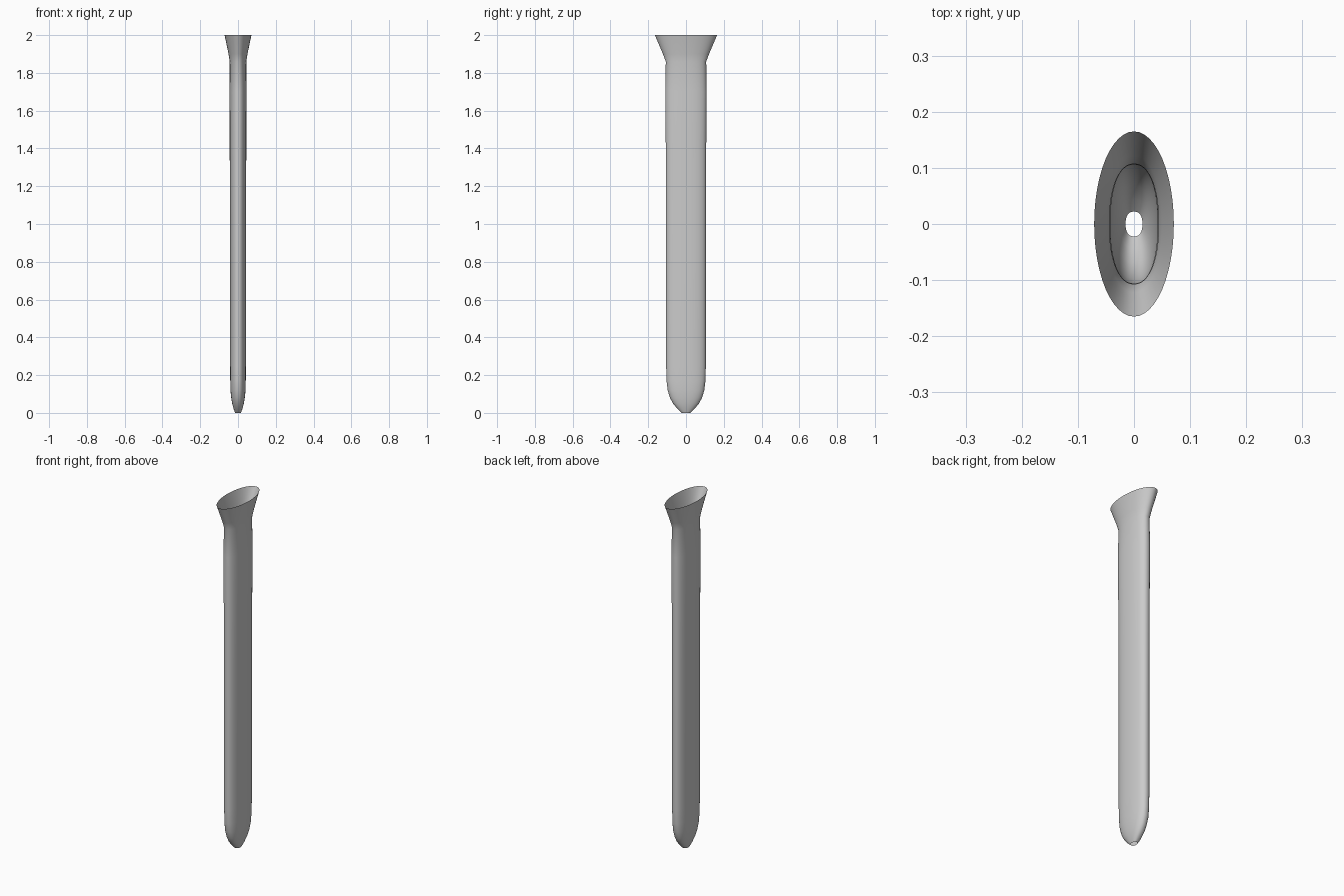
import bpy, bmesh, math

if "Cube" in bpy.data.objects:
    bpy.data.objects.remove(bpy.data.objects["Cube"])

SEGMENTS = 48

# Profile stations: height, half width x, half depth y, squareness of the oval
STATIONS = [
    (0.00, 0.015, 0.022, 2.5),
    (0.02, 0.023, 0.044, 2.4),
    (0.05, 0.031, 0.069, 2.3),
    (0.08, 0.036, 0.085, 2.3),
    (0.12, 0.040, 0.097, 2.3),
    (0.17, 0.041, 0.103, 2.3),
    (0.25, 0.042, 0.105, 2.3),
    (1.00, 0.042, 0.106, 2.3),
    (1.40, 0.044, 0.107, 2.3),
    (1.70, 0.045, 0.109, 2.3),
    (1.86, 0.044, 0.107, 2.2),
    (1.90, 0.050, 0.122, 2.1),
    (2.00, 0.071, 0.165, 2.0),
]


def oval_ring(bm, z, rx, ry, n):
    ring = []
    for i in range(SEGMENTS):
        a = 2 * math.pi * i / SEGMENTS
        c, s = math.cos(a), math.sin(a)
        x = math.copysign(abs(c) ** (2 / n), c) * rx
        y = math.copysign(abs(s) ** (2 / n), s) * ry
        ring.append(bm.verts.new((x, y, z)))
    return ring


# Flattened open tube with flared mouth and small drain hole at the tip
bm = bmesh.new()
rings = [oval_ring(bm, *s) for s in STATIONS]
for low, high in zip(rings, rings[1:]):
    for i in range(SEGMENTS):
        j = (i + 1) % SEGMENTS
        bm.faces.new((low[i], low[j], high[j], high[i]))

mesh = bpy.data.meshes.new("flared_tube")
bm.to_mesh(mesh)
bm.free()
tube = bpy.data.objects.new("flared_tube", mesh)
bpy.context.collection.objects.link(tube)

# Smooth shading
bpy.context.view_layer.objects.active = tube
tube.select_set(True)
bpy.ops.object.shade_smooth_by_angle(angle=math.radians(40))
